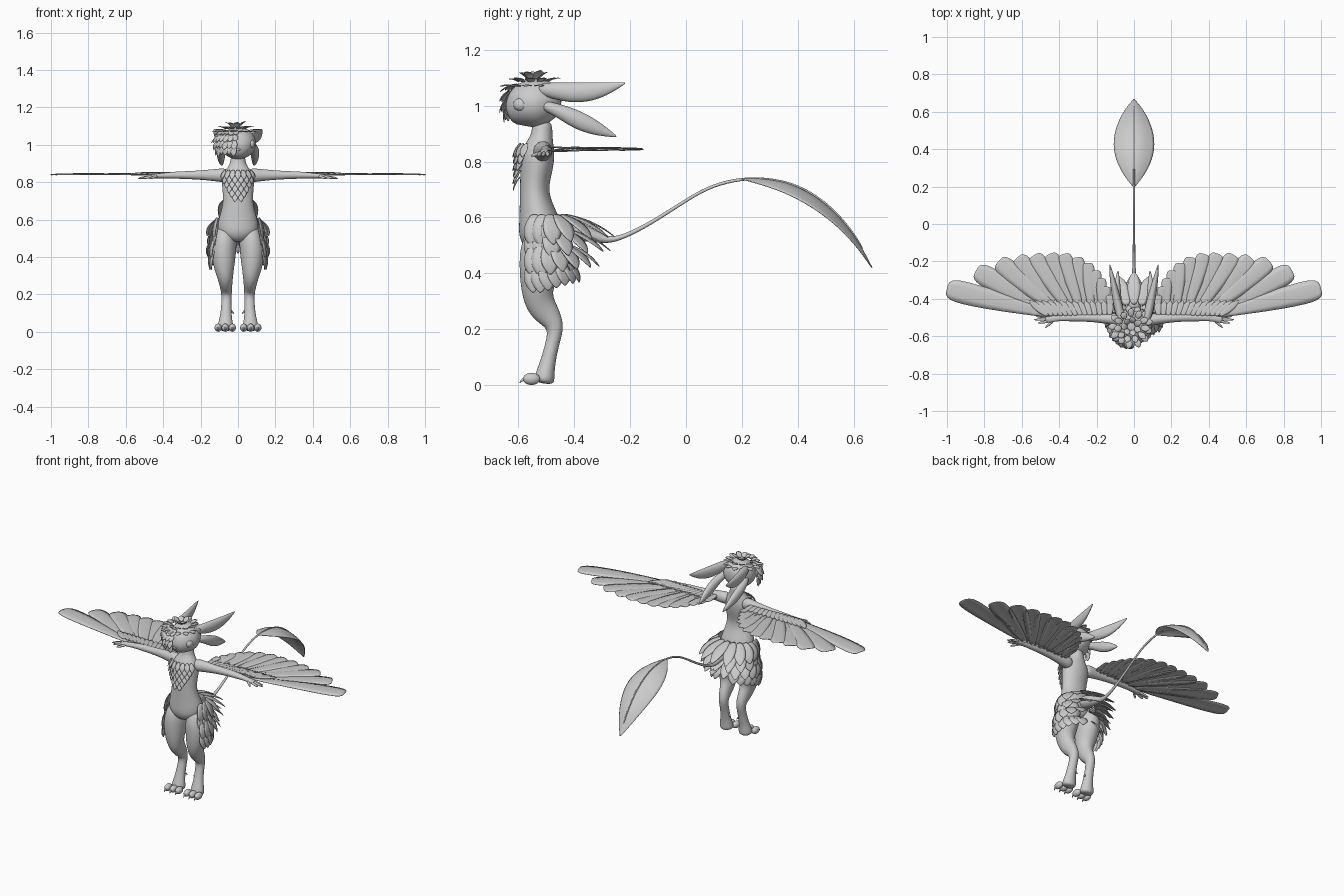
import bpy, bmesh, math, random
from mathutils import Vector

random.seed(4)
default_cube = bpy.data.objects.get("Cube")
if default_cube:
    bpy.data.objects.remove(default_cube)

grey = bpy.data.materials.new("plain_grey")
grey.use_nodes = True
GREY_COLOUR = (0.6, 0.6, 0.6, 1)
grey.diffuse_color = GREY_COLOUR
grey.node_tree.nodes["Principled BSDF"].inputs["Base Color"].default_value = GREY_COLOUR


def finish(name, bm, mirror=False, thickness=0, levels=1):
    """Turn a bmesh into a smooth, optionally mirrored object."""
    if not thickness:
        bmesh.ops.recalc_face_normals(bm, faces=bm.faces)
    mesh = bpy.data.meshes.new(name)
    bm.to_mesh(mesh)
    bm.free()
    mesh.materials.append(grey)
    for poly in mesh.polygons:
        poly.use_smooth = True
    obj = bpy.data.objects.new(name, mesh)
    bpy.context.collection.objects.link(obj)
    if mirror:
        obj.modifiers.new("mirror", "MIRROR").use_mirror_merge = False
    if levels:
        subdivide = obj.modifiers.new("smooth", "SUBSURF")
        subdivide.levels = subdivide.render_levels = levels
    if thickness:
        solid = obj.modifiers.new("thickness", "SOLIDIFY")
        solid.thickness = thickness
        solid.offset = 0
    return obj


def add_loft(bm, stations, reference=(1, 0, 0), sides=12):
    """Join elliptical rings; each station is x, y, z, radius along reference, other radius."""
    centres = [Vector(s[:3]) for s in stations]
    rings = []
    for i, s in enumerate(stations):
        tangent = (centres[min(i + 1, len(centres) - 1)] - centres[max(i - 1, 0)]).normalized()
        u = Vector(reference)
        u = (u - tangent * u.dot(tangent)).normalized()
        v = tangent.cross(u)
        angles = [math.tau * k / sides for k in range(sides)]
        rings.append([bm.verts.new(centres[i] + u * s[3] * math.cos(a) + v * s[4] * math.sin(a))
                      for a in angles])
    for low, high in zip(rings, rings[1:]):
        for k in range(sides):
            n = (k + 1) % sides
            bm.faces.new((low[k], low[n], high[n], high[k]))
    bm.faces.new(rings[0][::-1])
    bm.faces.new(rings[-1])


def loft(name, stations, mirror=False, reference=(1, 0, 0)):
    bm = bmesh.new()
    add_loft(bm, stations, reference)
    return finish(name, bm, mirror, levels=2)


def add_ball(bm, centre, radii):
    ball = bmesh.ops.create_uvsphere(bm, u_segments=16, v_segments=10, radius=1)
    for v in ball["verts"]:
        v.co = Vector(centre) + Vector(a * b for a, b in zip(v.co, radii))


def add_sheet(bm, rows):
    grid = [[bm.verts.new(p) for p in row] for row in rows]
    for a, b in zip(grid, grid[1:]):
        for k in range(len(a) - 1):
            bm.faces.new((a[k], a[k + 1], b[k + 1], b[k]))


POINTED = ((0, .4), (.2, .75), (.45, 1), (.7, .9), (.88, .5), (1, .06))
BLUNT = ((0, .3), (.3, .6), (.6, .9), (.85, 1), (.95, .9), (1, .6))


def add_feather(bm, base, tip, normal, width, curl=0.0, shape=POINTED):
    base, tip, normal = Vector(base), Vector(tip), Vector(normal)
    along = tip - base
    side = normal.cross(along).normalized()
    up = along.cross(side).normalized()
    rows = []
    for t, w in shape:
        middle = base + along * t + up * curl * 4 * t * (1 - t)
        rows.append([middle + side * width * w * c + up * width * w * .15 * (1 - abs(c))
                     for c in (-1, 0, 1)])
    add_sheet(bm, rows)


# Torso and neck: z, centre y, half width, half depth
torso = ((.48, -.52, .05, .045), (.52, -.525, .105, .075), (.57, -.52, .118, .082),
         (.63, -.535, .098, .064), (.7, -.545, .08, .052), (.77, -.535, .088, .06),
         (.83, -.53, .092, .064), (.87, -.52, .065, .048), (.9, -.515, .041, .038),
         (.95, -.515, .042, .038))
loft("torso", [(0, y, z, rx, ry) for z, y, rx, ry in torso])

# Legs with backward hocks
loft("legs", ((.06, -.5, .58, .035, .05), (.072, -.505, .5, .07, .092), (.078, -.52, .42, .07, .082),
              (.075, -.535, .35, .058, .06), (.068, -.525, .29, .043, .056), (.064, -.49, .245, .034, .046),
              (.061, -.464, .205, .029, .031), (.062, -.478, .15, .027, .025), (.065, -.495, .08, .032, .028),
              (.067, -.505, .035, .044, .036), (.067, -.51, .004, .044, .04)), mirror=True)

# Toes, claws and spurs
bm = bmesh.new()
for x in (.03, .068, .106):
    add_ball(bm, (x, -.553, .022), (.02, .032, .022))
    add_loft(bm, ((x, -.57, .025, .009, .009), (x, -.588, .018, .006, .006), (x, -.597, .006, .001, .001)), sides=6)
add_loft(bm, ((.045, -.49, .12, .01, .01), (.03, -.485, .105, .007, .007), (.02, -.48, .095, .001, .001)), (0, 1, 0), 6)
finish("toes", bm, mirror=True)

# Arms and fingers
loft("arms", ((.05, -.515, .835, .04, .04), (.1, -.51, .838, .033, .037), (.17, -.505, .838, .025, .028),
              (.26, -.5, .838, .022, .022), (.33, -.5, .838, .022, .02), (.41, -.503, .835, .015, .014),
              (.45, -.508, .832, .022, .012), (.475, -.51, .83, .016, .01)), True, (0, 1, 0))
bm = bmesh.new()
for start, end in (((.45, -.497), (.525, -.494)), ((.46, -.508), (.535, -.512)),
                   ((.455, -.52), (.515, -.53)), ((.43, -.515), (.475, -.555))):
    a, b = Vector((*start, .832)), Vector((*end, .82))
    add_loft(bm, [(*a.lerp(b, t), r, r) for t, r in ((0, .009), (.5, .008), (.85, .006), (1, .001))], (0, 0, 1), 8)
finish("fingers", bm, mirror=True)

# Wing feathers fanned from the forearm
tips = ((1, -.345), (.845, -.25), (.725, -.2), (.625, -.18), (.535, -.167), (.45, -.16), (.375, -.16),
        (.305, -.178), (.248, -.208), (.205, -.248), (.175, -.29), (.15, -.335), (.13, -.38))
bm = bmesh.new()
for i, (x, y) in enumerate(tips):
    f = i / (len(tips) - 1)
    add_feather(bm, (.44 - .32 * f, -.485, .838 - .004 * (i % 2)), (x, y, .838 + .012 * f),
                (0, 0, 1), .062 - .04 * f, .004, BLUNT)
# Short coverts along the arm
for i in range(14):
    f = i / 13
    x = .46 - .33 * f
    add_feather(bm, (x, -.49, .852), (x + .1 * (1 - f), -.41, .848), (0, 0, 1), .02)
finish("wing_feathers", bm, True, .003)

# Head: y, centre z, half width, half height
head = ((-.445, 1.02, .03, .035), (-.47, 1.02, .072, .067), (-.52, 1.015, .1, .09), (-.56, 1.005, .102, .092),
        (-.595, .99, .087, .078), (-.62, .972, .06, .05), (-.637, .965, .03, .028))
loft("head", [(0, y, z, rx, rz) for y, z, rx, rz in head])
bm = bmesh.new()
add_ball(bm, (0, -.635, .975), (.014, .01, .009))
finish("nose", bm, levels=0)
bm = bmesh.new()
add_ball(bm, (.071, -.59, 1.004), (.02, .028, .024))
finish("eyes", bm, True, levels=0)

# Two pairs of long ears
loft("upper_ears", ((.06, -.53, 1.06, .02, .02), (.075, -.48, 1.055, .03, .025), (.093, -.4, 1.045, .04, .024),
                    (.11, -.32, 1.052, .033, .018), (.122, -.26, 1.068, .017, .01), (.13, -.215, 1.082, .002, .002)),
     True, (0, 0, 1))
loft("lower_ears", ((.065, -.52, 1.005, .018, .02), (.085, -.46, .985, .024, .025), (.092, -.39, .95, .036, .025),
                    (.09, -.32, .918, .028, .018), (.085, -.245, .888, .002, .002)), True, (0, 0, 1))

# Crown tufts standing up, and fringe draped over one side of the face
bm = bmesh.new()


def add_tuft(azimuth, elevation, rise, fall, width):
    a, e = math.radians(azimuth), math.radians(elevation)
    n = Vector((math.cos(e) * math.cos(a), math.cos(e) * math.sin(a), math.sin(e)))
    down = Vector((math.sin(e) * math.cos(a), math.sin(e) * math.sin(a), -math.cos(e)))
    base = Vector((-.015, -.548, 1.01)) + Vector((n.x * .1, n.y * .098, n.z * .088))
    stretch = random.uniform(.8, 1.15)
    add_feather(bm, base, base + (n * rise + down * fall) * stretch, n, width, .004)


for elevation, count in ((78, 7), (58, 11), (42, 13)):
    for k in range(count):
        add_tuft(360 * k / count + elevation, elevation, .034, .03, .018)
for elevation in (50, 30, 10, -8):
    for k in range(7):
        add_tuft(188 + 13 * k + elevation / 9, elevation, .014, .055, .018)
finish("head_tufts", bm, thickness=.002)

# Chest ruff
bm = bmesh.new()
for row in range(6):
    count = 7 - row
    z = .865 - .024 * row
    for k in range(count):
        a = (k - (count - 1) / 2) * .3
        n = Vector((math.sin(a), -math.cos(a), 0))
        base = Vector((n.x * .085, -.53 + n.y * .064, z))
        add_feather(bm, base, base + n * .026 + Vector((0, 0, -.05)), n, .016, .005)
finish("chest_ruff", bm, thickness=.002)

# Skirt of hip feathers: base height, backward reach, last angle
bm = bmesh.new()
for z, reach, last in ((.61, .175, 90), (.56, .16, 88), (.505, .125, 80), (.45, .06, 70)):
    for k in range(7):
        a = math.radians(-18 + (last + 18) * k / 6)
        back = max(math.sin(a), 0)
        n = Vector((math.cos(a), math.sin(a), 0))
        base = Vector((n.x * (.115 if z > .53 else .132), -.515 + n.y * .085, z))
        drop = Vector((0, 0, -.12 + .04 * back))
        add_feather(bm, base, base + n * (.018 + (reach - .018) * back ** 1.5) + drop,
                    n + Vector((0, 0, .5)), .036, .012)
finish("hip_feathers", bm, True, .003)

# Tail stem running on as the rib of the tail blade
stem = ((-.47, .575, .05), (-.38, .55, .035), (-.3, .522, .016), (-.25, .517, .009), (-.13, .575, .007),
        (.015, .672, .006), (.1, .717, .006), (.2, .739, .006))
blade = ((.2, .739, .006), (.28, .74, .062), (.36, .728, .098), (.44, .695, .112), (.52, .637, .1),
         (.59, .557, .068), (.635, .483, .034), (.666, .42, .003))
loft("tail", [(0, y, z, r, r) for y, z, r in stem] + [(0, y, z, .004, .004) for y, z, w in blade[1:-1]])
bm = bmesh.new()
add_sheet(bm, [[(c * w, y - .15 * w * c * c, z - .36 * w * c * c) for c in (-1, -.5, 0, .5, 1)]
               for y, z, w in blade])
finish("tail_blade", bm, thickness=.003, levels=2)
